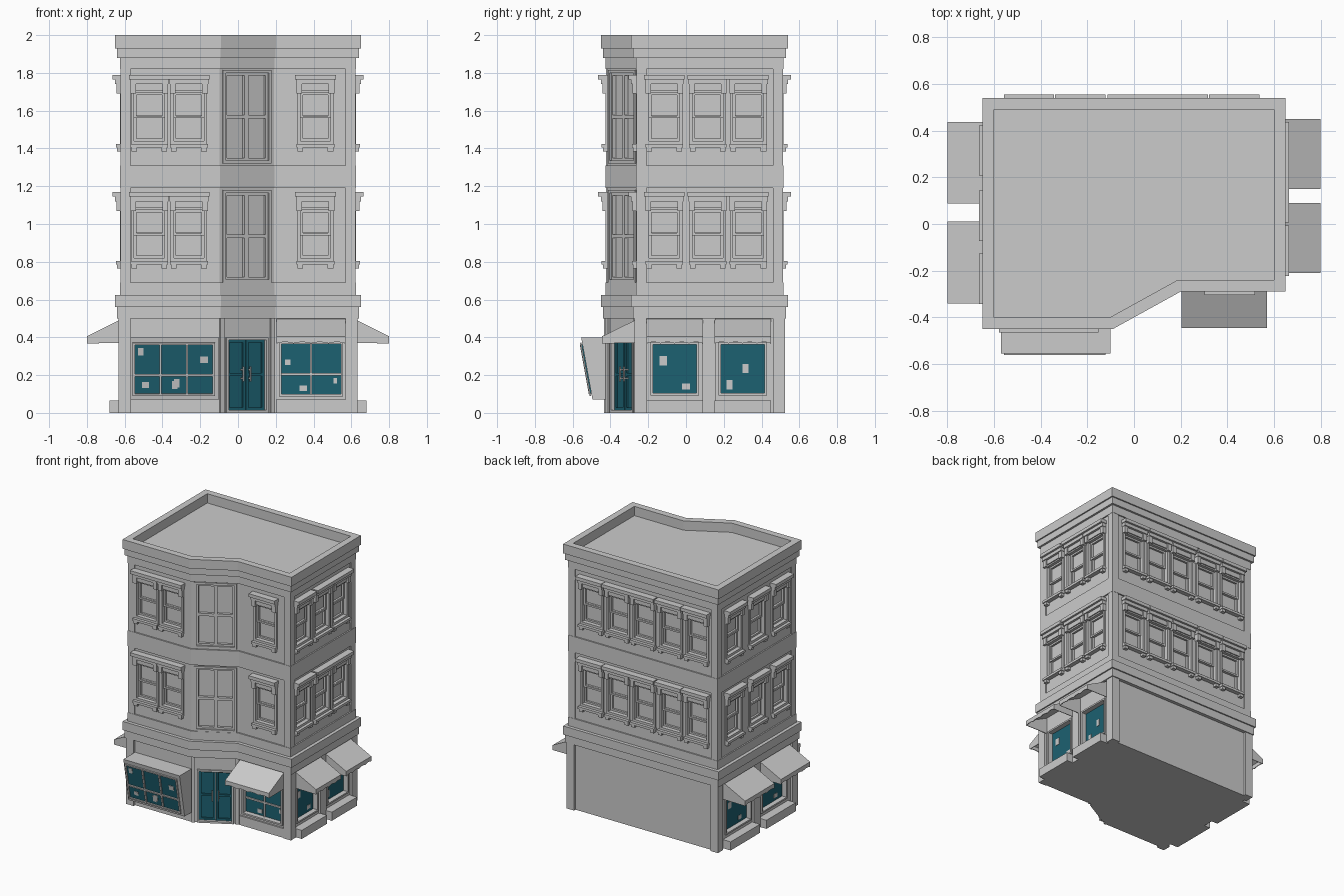
import bpy, bmesh, math
from mathutils import Matrix, Vector

if "Cube" in bpy.data.objects:
    bpy.data.objects.remove(bpy.data.objects["Cube"])

parts = {}
TEAL = {"shop_glass", "entrance_doors"}
OUTLINE = [(-.65, -.45), (-.09, -.45), (.2, -.29), (.65, -.29), (.65, .54), (-.65, .54)]


def part(name):
    return parts.setdefault(name, bmesh.new())


def inset(d):
    # footprint offset inwards from the cornice line
    pts = [Vector(p) for p in OUTLINE]
    out = []
    for i, p in enumerate(pts):
        e1 = (p - pts[i - 1]).normalized()
        e2 = (pts[(i + 1) % len(pts)] - p).normalized()
        n1, n2 = Vector((-e1.y, e1.x)), Vector((-e2.y, e2.x))
        out.append(p + d * (n1 + n2) / (1 + n1.dot(n2)))
    return out


def slab(name, d, z0, z1):
    bm = part(name)
    pts = inset(d)
    lo = [bm.verts.new((p.x, p.y, z0)) for p in pts]
    hi = [bm.verts.new((p.x, p.y, z1)) for p in pts]
    bm.faces.new(lo[::-1])
    bm.faces.new(hi)
    for i in range(len(pts)):
        j = (i + 1) % len(pts)
        bm.faces.new((lo[i], lo[j], hi[j], hi[i]))


def box(name, F, u0, u1, n0, n1, z0, z1):
    # u along the facade, n outwards from the wall, z up
    M = F @ Matrix.Translation(((u0 + u1) / 2, -(n0 + n1) / 2, (z0 + z1) / 2))
    M = M @ Matrix.Diagonal((abs(u1 - u0), abs(n1 - n0), abs(z1 - z0), 1))
    bmesh.ops.create_cube(part(name), size=1, matrix=M)


def facade(x, y, deg):
    return Matrix.Translation((x, y, 0)) @ Matrix.Rotation(math.radians(deg), 4, 'Z')


WALL = inset(.035)
mid = (WALL[1] + WALL[2]) / 2
edge = WALL[2] - WALL[1]
FRONT = facade(0, -.415, 0)
FRONT_R = facade(0, -.255, 0)
RIGHT = facade(.615, 0, 90)
BACK = facade(0, .505, 180)
LEFT = facade(-.615, 0, -90)
CORNER = facade(mid.x, mid.y, math.degrees(math.atan2(edge.y, edge.x)))


def frame(name, F, u0, u1, z0, z1, w, n0, n1):
    box(name, F, u0, u0 + w, n0, n1, z0, z1)
    box(name, F, u1 - w, u1, n0, n1, z0, z1)
    box(name, F, u0 + w, u1 - w, n0, n1, z0, z0 + w)
    box(name, F, u0 + w, u1 - w, n0, n1, z1 - w, z1)


def sash_window(F, u, z):
    # z is the bottom of the opening
    box("cutter", F, u - .08, u + .08, -.035, .02, z, z + .255)
    frame("window_casings", F, u - .097, u + .097, z - .017, z + .272, .017, -.005, .01)
    for a, b, n in ((0, .135, -.02), (.12, .255, -.012)):
        frame("window_sashes", F, u - .08, u + .08, z + a, z + b, .013, n - .015, n)
    # hood with brackets
    box("window_hoods", F, u - .108, u + .108, -.005, .05, z + .325, z + .35)
    box("window_hoods", F, u - .103, u + .103, -.005, .035, z + .3, z + .325)
    box("window_hoods", F, u - .095, u + .095, -.005, .018, z + .265, z + .3)
    # sill with brackets
    box("window_sills", F, u - .1, u + .1, -.005, .032, z - .035, z - .017)
    for s in (-1, 1):
        box("window_hoods", F, u + s * .085 - .015, u + s * .085 + .015, -.005, .028, z + .25, z + .3)
        box("window_sills", F, u + s * .08 - .015, u + s * .08 + .015, -.005, .025, z - .055, z - .035)


def shop_window(F, u0, u1, z0, z1, cols, transom, n, papers=(), cut=True):
    if cut:
        box("cutter", F, u0, u1, -.035, .05, z0, z1)
    box("shop_glass", F, u0 + .003, u1 - .003, n - .006, n, z0 + .003, z1 - .003)
    frame("shop_frames", F, u0 - .008, u1 + .008, z0 - .008, z1 + .008, .012, n, .012)
    for i in range(1, cols):
        u = u0 + (u1 - u0) * i / cols
        box("shop_frames", F, u - .006, u + .006, n, n + .01, z0, z1)
    if transom:
        box("shop_frames", F, u0, u1, n, n + .01, transom - .006, transom + .006)
    for u, z, w, h in papers:
        box("window_notices", F, u - w / 2, u + w / 2, n, n + .003, z - h / 2, z + h / 2)


def awning(F, u0, u1, reach):
    bm = part("awnings")
    V = lambda u, n, z: bm.verts.new(F @ Vector((u, -n, z)))
    a, b = V(u0, 0, .498), V(u1, 0, .498)
    c, d = V(u1, reach, .405), V(u0, reach, .405)
    bm.faces.new((a, d, c, b))
    hem = [V(u0 + (u1 - u0) * i / 32, reach, .368 + .007 * abs(math.sin(i * math.pi / 8)))
           for i in range(33)]
    bm.faces.new([d] + hem + [c])
    bm.faces.new((a, V(u0, 0, .37), hem[0], d))
    bm.faces.new((b, c, hem[-1], V(u1, 0, .37)))


# walls, string courses and cornice
slab("walls", .035, 0, 1.9)
for d, z0, z1 in ((.01, .5, .56), (0, .56, .625), (.025, .625, .69), (.025, 1.19, 1.31),
                  (.025, 1.82, 1.88), (.01, 1.88, 1.93)):
    slab("string_courses", d, z0, z1)

# parapet ring around the flat roof
bm = part("parapet")
rings = [[bm.verts.new((p.x, p.y, z)) for p in inset(d)]
         for d, z in ((0, 1.93), (0, 2), (.05, 2), (.05, 1.93))]
for r in range(4):
    A, B = rings[r], rings[(r + 1) % 4]
    for i in range(6):
        j = (i + 1) % 6
        bm.faces.new((A[i], A[j], B[j], B[i]))

# corner pilasters
I = Matrix.Identity(4)
for sx, y, sy in ((-1, -.415, -1), (1, -.255, -1), (1, .505, 1), (-1, .505, 1)):
    for z0, z1, o in ((0, .5, .018), (.69, 1.19, .008), (1.31, 1.82, .008)):
        box("corner_pilasters", I, sx * .57, sx * (.615 + o), -(y - sy * .045), -(y + sy * o), z0, z1)

# upper storey windows on every side
for z in (.82, 1.44):
    for F, us in ((FRONT, (-.47, -.26)), (FRONT_R, (.41,)), (RIGHT, (-.115, .115, .33)),
                  (LEFT, (-.315, -.035, .235)), (BACK, (-.43, -.21, .005, .23, .45))):
        for u in us:
            sash_window(F, u, z)

# tall panels over the angled entrance
for z0, z1 in ((.69, 1.18), (1.32, 1.815)):
    box("cutter", CORNER, -.135, .135, -.025, .05, z0 + .012, z1 - .012)
    frame("corner_panel_frames", CORNER, -.147, .147, z0, z1, .016, -.004, .008)
    frame("corner_panel_frames", CORNER, -.135, .135, z0 + .012, z1 - .012, .018, -.025, -.004)
    m = (z0 + z1) / 2
    box("corner_panel_frames", CORNER, -.012, .012, -.025, -.004, z0 + .02, z1 - .02)
    box("corner_panel_frames", CORNER, -.13, .13, -.025, -.004, m - .01, m + .01)

# double entrance doors with handles
box("cutter", CORNER, -.115, .115, -.03, .05, .012, .39)
frame("door_frame", CORNER, -.127, .127, 0, .4, .014, -.005, .01)
for s in (-1, 1):
    u0, u1 = sorted((s * .002, s * .113))
    box("entrance_doors", CORNER, u0, u1, -.03, -.022, .014, .388)
    frame("entrance_doors", CORNER, u0, u1, .014, .388, .015, -.025, -.012)
    box("entrance_doors", CORNER, u0, u1, -.025, -.012, .195, .21)
    h = s * .022
    box("door_handles", CORNER, h - .004, h + .004, .0, .008, .165, .245)
    for z in (.18, .225):
        box("door_handles", CORNER, h - .003, h + .003, -.02, .002, z, z + .007)
for u0, u1 in ((-.165, -.14), (.14, .165)):
    box("entrance_pilasters", CORNER, u0, u1, -.005, .012, 0, .5)

# tilted display bay on the front left
bm = part("display_bay")
prof = ((0, .07), (.08, .07), (.14, .4), (0, .4))
sides = [[bm.verts.new(FRONT @ Vector((u, -n, z))) for n, z in prof] for u in (-.57, -.1)]
bm.faces.new(sides[0])
bm.faces.new(sides[1][::-1])
for i in range(4):
    j = (i + 1) % 4
    bm.faces.new((sides[0][i], sides[1][i], sides[1][j], sides[0][j]))
TILT = FRONT @ Matrix.Translation((0, -.08, .07)) @ Matrix.Rotation(math.atan(.06 / .33), 4, 'X')
shop_window(TILT, -.55, -.13, .03, .3, 3, .134, .004,
            ((-.515, .26, .03, .04), (-.18, .215, .04, .035), (-.49, .08, .035, .03),
             (-.335, .08, .03, .045), (-.325, .09, .03, .045)), cut=False)

# other shop windows, with awnings and base ledges
shop_window(FRONT_R, .225, .548, .095, .37, 2, .205, -.025,
            ((.263, .268, .03, .03), (.345, .13, .04, .03), (.515, .17, .02, .03)))
box("base_ledges", FRONT_R, .2, .57, -.005, .012, 0, .07)
awning(FRONT_R, .203, .57, .19)
for F, us, hw in ((RIGHT, (-.06, .3), .12), (LEFT, (-.2625, .165), .145)):
    for u in us:
        notes = ((u - .06, .275, .04, .05), (u + .06, .14, .04, .03))
        if u == .3:
            notes = ((u - .07, .15, .03, .05), (u + .015, .235, .03, .05))
        shop_window(F, u - hw, u + hw, .1, .365, 1, None, -.025, notes)
        awning(F, u - hw - .03, u + hw + .03, .185)
        box("base_ledges", F, u - hw - .03, u + hw + .03, -.005, .065, 0, .065)
box("middle_pier", RIGHT, .085, .155, -.005, .015, 0, .5)
box("middle_pier", LEFT, -.09, -.01, -.005, .015, 0, .5)

# turn the collected parts into objects
teal = bpy.data.materials.new("teal_glass")
teal.diffuse_color = (.012, .12, .165, 1)
teal.use_nodes = True
teal.node_tree.nodes["Principled BSDF"].inputs["Base Color"].default_value = teal.diffuse_color
obs = {}
for name, bm in parts.items():
    bmesh.ops.recalc_face_normals(bm, faces=bm.faces)
    me = bpy.data.meshes.new(name)
    bm.to_mesh(me)
    bm.free()
    ob = obs[name] = bpy.data.objects.new(name, me)
    bpy.context.collection.objects.link(ob)
    if name in TEAL:
        me.materials.append(teal)

# give the awning cloth thickness and cut the window openings
obs["awnings"].modifiers.new("cloth", 'SOLIDIFY').thickness = .005
cut = obs["walls"].modifiers.new("openings", 'BOOLEAN')
cut.object = obs["cutter"]
cut.solver = 'EXACT'
bpy.context.view_layer.objects.active = obs["walls"]
bpy.ops.object.modifier_apply(modifier="openings")
bpy.data.objects.remove(obs["cutter"])
